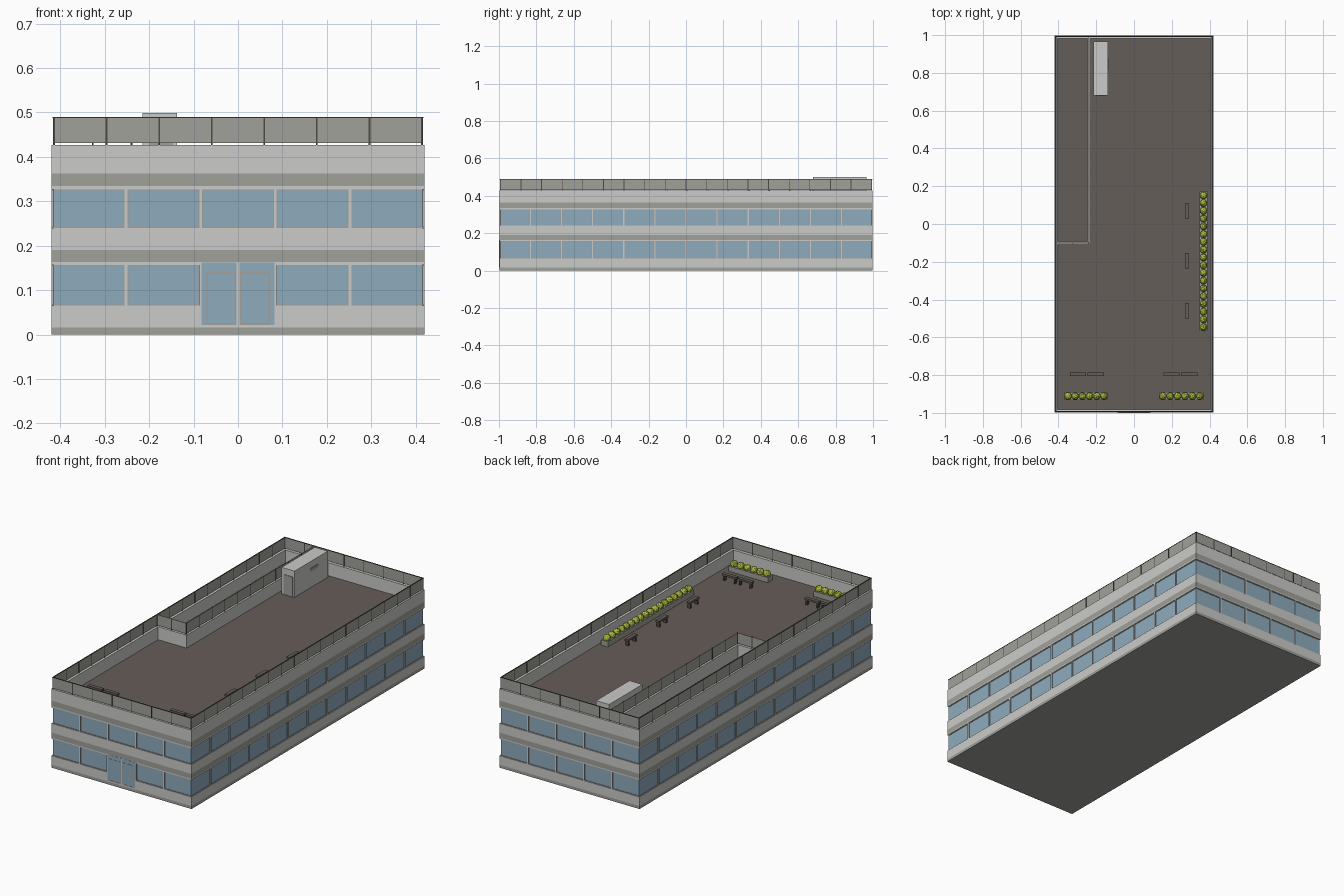
import bpy, bmesh, math, random
from mathutils import Matrix, Euler

if "Cube" in bpy.data.objects:
    bpy.data.objects.remove(bpy.data.objects["Cube"])

random.seed(4)


def srgb(r, g, b):
    def lin(c):
        c /= 255
        return c / 12.92 if c <= 0.04045 else ((c + 0.055) / 1.055) ** 2.4
    return (lin(r), lin(g), lin(b), 1)


def material(name, *rgb):
    m = bpy.data.materials.new(name)
    m.diffuse_color = srgb(*rgb)
    m.use_nodes = True
    m.node_tree.nodes["Principled BSDF"].inputs["Base Color"].default_value = m.diffuse_color
    return m


LIGHT = material("light_concrete", 203, 203, 201)
GREY = material("grey_panel", 161, 161, 155)
GLASS = material("blue_glass", 143, 172, 190)
DECK = material("brown_deck", 101, 93, 89)
FRAME = material("window_frame", 165, 160, 152)
DARK = material("dark_metal", 78, 74, 70)
LEAF = material("leaf_green", 172, 184, 62)
LEAF_DARK = material("leaf_shadow_green", 112, 122, 38)


def finish(name, bm, mats):
    me = bpy.data.meshes.new(name)
    bm.to_mesh(me)
    bm.free()
    for m in mats:
        me.materials.append(m)
    ob = bpy.data.objects.new(name, me)
    bpy.context.collection.objects.link(ob)
    return ob


def boxes(name, mat, items):
    """One object from boxes given as (x0, x1, y0, y1, z0, z1)."""
    bm = bmesh.new()
    for x0, x1, y0, y1, z0, z1 in items:
        mtx = Matrix.Translation(((x0 + x1) / 2, (y0 + y1) / 2, (z0 + z1) / 2))
        mtx = mtx @ Matrix.Diagonal((abs(x1 - x0), abs(y1 - y0), abs(z1 - z0), 1))
        bmesh.ops.create_cube(bm, size=1, matrix=mtx)
    return finish(name, bm, [mat])


HX, HY = 0.42, 0.998           # half width and half depth
FLOOR, TOP, RAIL = 0.357, 0.427, 0.49
REC = 0.005                    # glass recess
WINDOWS = [(0.065, 0.157), (0.24, 0.327)]

# Building shell: stacked rectangular rings (height, inset, colour above)
rings = [(0, 0, 1), (0.016, 0, 0), (0.065, 0, 0), (0.065, REC, 2), (0.157, REC, 0),
         (0.157, 0, 0), (0.163, 0, 1), (0.19, 0, 0), (0.24, 0, 0), (0.24, REC, 2),
         (0.327, REC, 0), (0.327, 0, 0), (0.334, 0, 1), (0.363, 0, 0),
         (TOP, 0, 0), (TOP, 0.016, 0), (FLOOR, 0.016, 3)]
bm = bmesh.new()
loops = []
for z, i, _ in rings:
    x, y = HX - i, HY - i
    loops.append([bm.verts.new(p) for p in ((-x, -y, z), (x, -y, z), (x, y, z), (-x, y, z))])
for k in range(len(loops) - 1):
    a, b = loops[k], loops[k + 1]
    for j in range(4):
        n = (j + 1) % 4
        bm.faces.new((a[j], a[n], b[n], b[j])).material_index = rings[k][2]
bm.faces.new(loops[-1]).material_index = 3
bm.faces.new(loops[0][::-1]).material_index = 1
finish("building_shell", bm, [LIGHT, GREY, GLASS, DECK])

# Window mullions and thin frames on all four sides
mullions, frames = [], []


def strip(out, side, c, w, depth, z0, z1):
    """Strip centred at c along a wall; side is 'x' or 'y' plus its sign."""
    axis, s = side
    h = HX if axis == 'x' else HY
    lo, hi = sorted((s * (h - REC - 0.002), s * (h - REC + depth)))
    if axis == 'x':
        out.append((lo, hi, c - w / 2, c + w / 2, z0, z1))
    else:
        out.append((c - w / 2, c + w / 2, lo, hi, z0, z1))


for axis, count, half in (('y', 5, HX), ('x', 12, HY)):
    for s in (-1, 1):
        for level, (z0, z1) in enumerate(WINDOWS):
            for k in range(1, count):
                c = -half + 2 * half * k / count
                strip(mullions, (axis, s), c, 0.006, REC, z0, z1)
                strip(frames, (axis, s), c, 0.010, 0.003, z0, z1)
            for z in (z0, z1 - 0.003):
                strip(frames, (axis, s), 0, 2 * half - 0.012, 0.002, z, z + 0.003)
boxes("window_mullions", LIGHT, mullions)
boxes("window_frames", FRAME, frames)

# Entrance: glazed bay with surround, centre post and two framed door leaves
y = -HY
boxes("entrance_glass", GLASS, [(-0.082, 0.082, y - 0.0008, y + 0.006, 0.02, 0.162)])
boxes("entrance_surround", LIGHT, [
    (-0.088, -0.082, y - 0.0015, y + 0.006, 0.016, 0.163),
    (0.082, 0.088, y - 0.0015, y + 0.006, 0.016, 0.163),
    (-0.003, 0.003, y - 0.0015, y + 0.006, 0.016, 0.163),
    (-0.088, 0.088, y - 0.0015, y + 0.006, 0.016, 0.022)])
leaf_frames = []
for s in (-1, 1):
    for x0, x1, z0, z1 in ((0.004, 0.008, 0.022, 0.142), (0.067, 0.071, 0.022, 0.142),
                           (0.004, 0.071, 0.138, 0.142), (0.004, 0.071, 0.022, 0.026)):
        a, b = sorted((s * x0, s * x1))
        leaf_frames.append((a, b, y - 0.0018, y + 0.004, z0, z1))
boxes("door_leaf_frames", FRAME, leaf_frames)

# Roof partition wall closing off the side strip
PX, PY = -0.24, -0.10
boxes("roof_partition", LIGHT, [
    (PX - 0.007, PX + 0.007, PY - 0.007, HY - 0.016, FLOOR, TOP),
    (-HX + 0.016, PX - 0.007, PY - 0.007, PY + 0.007, FLOOR, TOP)])

# Railings: panels, posts and a thin top rail
panels, posts, caps = [], [], []
RX, RY = HX - 0.006, HY - 0.005


def railing(x0, y0, x1, y1, count, cap=True):
    t = 0.0015
    panels.append((x0 - t, x1 + t, y0 - t, y1 + t, TOP + 0.004, RAIL - 0.002))
    if cap:
        caps.append((x0 - 0.003, x1 + 0.003, y0 - 0.003, y1 + 0.003, RAIL - 0.002, RAIL))
    for k in range(count + 1):
        x, y = x0 + (x1 - x0) * k / count, y0 + (y1 - y0) * k / count
        posts.append((x - 0.002, x + 0.002, y - 0.002, y + 0.002, TOP, RAIL))


for s in (-1, 1):
    railing(-RX, s * RY, RX, s * RY, 7)
    railing(s * RX, -RY, s * RX, RY, 18)
railing(PX, PY, PX, RY, 10, False)
railing(-RX, PY, PX, PY, 2, False)
boxes("railing_panels", GREY, panels)
boxes("railing_posts", DARK, posts)
boxes("railing_top", DARK, caps)

# Rooftop stair housing with a door and a side vent
boxes("roof_housing", LIGHT, [(-0.215, -0.137, 0.68, 0.965, FLOOR, 0.499)])
boxes("roof_housing_door", GREY, [(-0.200, -0.146, 0.677, 0.681, FLOOR, 0.465)])
boxes("roof_housing_vent", GREY, [(-0.138, -0.135, 0.81, 0.88, 0.445, 0.462)])

# Planters (x0, x1, y0, y1, bush count) with faceted bushes
planters = [(0.348, 0.388, -0.567, 0.172, 18), (-0.368, -0.140, -0.932, -0.890, 6),
            (0.133, 0.368, -0.932, -0.890, 6)]
boxes("planters", GREY, [(a, b, c, d, FLOOR, FLOOR + 0.028) for a, b, c, d, _ in planters])
bm = bmesh.new()
for x0, x1, y0, y1, n in planters:
    for k in range(n):
        f = (k + 0.5) / n
        along_x = x1 - x0 > y1 - y0
        cx = x0 + (x1 - x0) * (f if along_x else 0.5)
        cy = y0 + (y1 - y0) * (0.5 if along_x else f)
        rot = Euler([random.uniform(0, 6.28) for _ in range(3)]).to_matrix().to_4x4()
        bmesh.ops.create_icosphere(bm, subdivisions=2, radius=0.020,
                                   matrix=Matrix.Translation((cx, cy, FLOOR + 0.036)) @ rot)
for f in bm.faces:
    f.material_index = 1 if random.random() < 0.3 else 0
finish("planter_bushes", bm, [LEAF, LEAF_DARK])

# Benches: seat plus two end legs
seats, legs = [], []
Z = FLOOR + 0.036


def bench(cx, cy, along_x):
    hx, hy = (0.043, 0.010) if along_x else (0.010, 0.041)
    seats.append((cx - hx, cx + hx, cy - hy, cy + hy, Z - 0.010, Z))
    for s in (-1, 1):
        lx, ly = (cx + s * 0.032, cy) if along_x else (cx, cy + s * 0.030)
        ex, ey = (0.004, 0.009) if along_x else (0.009, 0.004)
        legs.append((lx - ex, lx + ex, ly - ey, ly + ey, FLOOR, Z - 0.010))


for cy in (0.07, -0.195, -0.46):
    bench(0.28, cy, False)
for cx in (-0.297, -0.203, 0.198, 0.292):
    bench(cx, -0.795, True)
boxes("bench_seats", DECK, seats)
boxes("bench_legs", DARK, legs)
